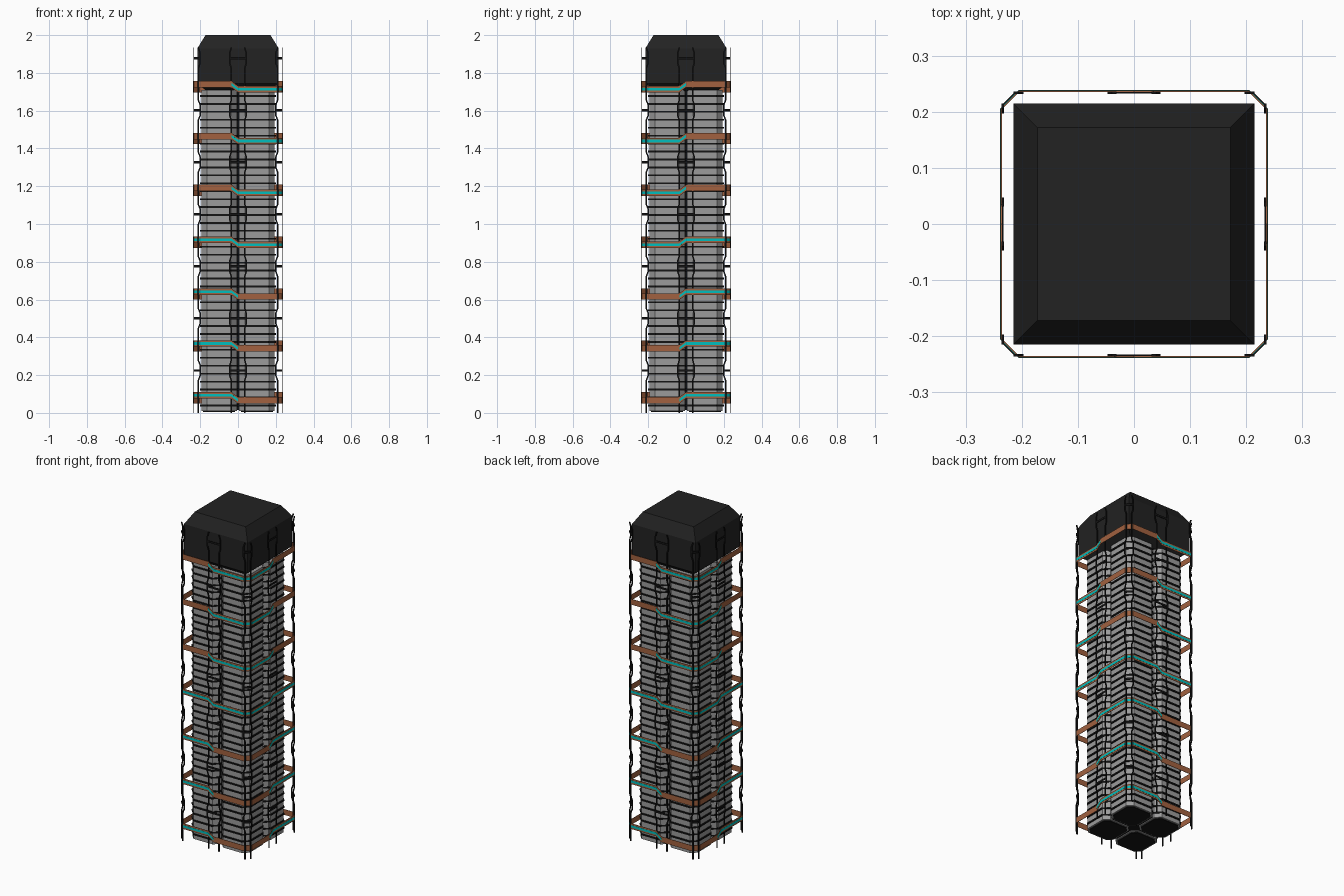
import bpy, bmesh, math
from mathutils import Vector, Matrix

cube = bpy.data.objects.get("Cube")
if cube:
    bpy.data.objects.remove(cube, do_unlink=True)


def material(name, rgb):
    m = bpy.data.materials.new(name)
    m.use_nodes = True
    m.diffuse_color = (*rgb, 1)
    m.node_tree.nodes["Principled BSDF"].inputs["Base Color"].default_value = (*rgb, 1)
    return m


CAP = material("charcoal", (0.016, 0.016, 0.016))
BLACK = material("black", (0.007, 0.007, 0.007))
GREY = material("concrete grey", (0.33, 0.33, 0.33))
COPPER = material("copper", (0.36, 0.12, 0.05))
CYAN = material("cyan", (0.0, 0.52, 0.52))


def finish(bm, name, mat):
    bmesh.ops.recalc_face_normals(bm, faces=bm.faces)
    mesh = bpy.data.meshes.new(name)
    bm.to_mesh(mesh)
    bm.free()
    mesh.materials.append(mat)
    obj = bpy.data.objects.new(name, mesh)
    bpy.context.collection.objects.link(obj)


def loft(bm, sections, closed=False):
    """Skin a series of point rings, with end caps unless it loops."""
    rings = [[bm.verts.new(p) for p in s] for s in sections]
    pairs = list(zip(rings, rings[1:]))
    if closed:
        pairs.append((rings[-1], rings[0]))
    else:
        bm.faces.new(rings[0])
        bm.faces.new(rings[-1])
    n = len(rings[0])
    for a, b in pairs:
        for i in range(n):
            bm.faces.new((a[i], a[(i + 1) % n], b[(i + 1) % n], b[i]))


def square(half, z, cx=0, cy=0, chamfer=0):
    pts = []
    for sx, sy in ((1, -1), (1, 1), (-1, 1), (-1, -1)):
        if not chamfer:
            pts.append((cx + sx * half, cy + sy * half, z))
            continue
        ends = [(sx * (half - chamfer), sy * half), (sx * half, sy * (half - chamfer))]
        for x, y in (ends if sx * sy < 0 else ends[::-1]):
            pts.append((cx + x, cy + y, z))
    return pts


def turn(p, k):
    return Matrix.Rotation(k * math.pi / 2, 3, 'Z') @ Vector(p)


def ribbon(bm, path, height, thick, closed=False):
    """Upright strip along a path around the tower."""
    sections = []
    for x, y, z in path:
        ring = []
        for side, up in ((-1, -1), (1, -1), (1, 1), (-1, 1)):
            s = 1 + side * thick / 0.47
            ring.append((x * s, y * s, z + up * height / 2))
        sections.append(ring)
    loft(bm, sections, closed)


# Four clustered shafts with dark floor ledges and base plates
shafts, ledges, plates = bmesh.new(), bmesh.new(), bmesh.new()
for cx in (-0.1, 0.1):
    for cy in (-0.1, 0.1):
        loft(shafts, [square(0.094, z, cx, cy, 0.03) for z in (0.01, 1.71)])
        loft(plates, [square(0.084, z, cx, cy, 0.025) for z in (0.006, 0.02)])
        for i in range(40):
            z = 0.035 + i * 0.042
            loft(ledges, [square(0.1, h, cx, cy, 0.038) for h in (z, z + 0.009)])
finish(shafts, "shafts", GREY)
finish(ledges, "floor_ledges", BLACK)
finish(plates, "base_plates", BLACK)

# Dark core behind the gaps between shafts
core = bmesh.new()
loft(core, [square(0.15, z) for z in (0.015, 1.73)])
finish(core, "core", BLACK)

# Bevelled cap
cap = bmesh.new()
loft(cap, [square(h, z) for h, z in
           ((0.168, 1.705), (0.215, 1.745), (0.215, 1.93), (0.172, 2.0))])
finish(cap, "cap", CAP)

# Ladder frames at the middle of each side and around each corner
FRAME = 0.234
RUNGS = [0.225 + i * 0.2755 for i in range(7)]


def rail(bm, k, narrow, wide):
    pts = [(narrow, 0)]
    for z in RUNGS:
        pts += [(narrow, z - 0.055), (wide, z - 0.03), (wide, z + 0.03), (narrow, z + 0.055)]
    pts[-1] = (narrow, 1.935)
    loft(bm, [[turn((u + a * 0.004, -FRAME + b * 0.002, z), k)
               for a, b in ((-1, -1), (1, -1), (1, 1), (-1, 1))] for u, z in pts])


middle, corner = bmesh.new(), bmesh.new()
for k in range(4):
    for s in (-1, 1):
        rail(middle, k, s * 0.035, s * 0.043)
        rail(corner, k, s * 0.211, s * 0.201)
    for z in RUNGS:
        ribbon(middle, [turn((x, -FRAME, z), k) for x in (-0.043, 0.043)], 0.012, 0.002)
        ribbon(corner, [turn(p, k) for p in
                        ((0.201, -FRAME, z), (0.212, -FRAME, z),
                         (FRAME, -0.212, z), (FRAME, -0.201, z))], 0.012, 0.002)
finish(middle, "middle_frames", BLACK)
finish(corner, "corner_frames", BLACK)

# Stepped copper bands with glowing strips
BAND = 0.2365


def band_face(k, z, r):
    start, end = (z, z - 0.026) if k % 2 == 0 else (z - 0.026, z)
    return [turn(p, k) for p in ((-0.205, -r, start), (-0.035, -r, start),
                                 (0, -r, end), (0.205, -r, end))]


bands, strips = bmesh.new(), bmesh.new()
for i in range(7):
    z = 0.093 + i * 0.2745
    ribbon(bands, [p for k in range(4) for p in band_face(k, z, BAND)], 0.034, 0.002, True)
    for k in range(4):
        lit = i >= 3 if k % 2 == 0 else i <= 3
        if lit:
            path = band_face(k, z, BAND + 0.002)[1:] + band_face((k + 1) % 4, z, BAND + 0.002)[:3]
            ribbon(strips, path, 0.014, 0.001)
finish(bands, "copper_bands", COPPER)
finish(strips, "light_strips", CYAN)
